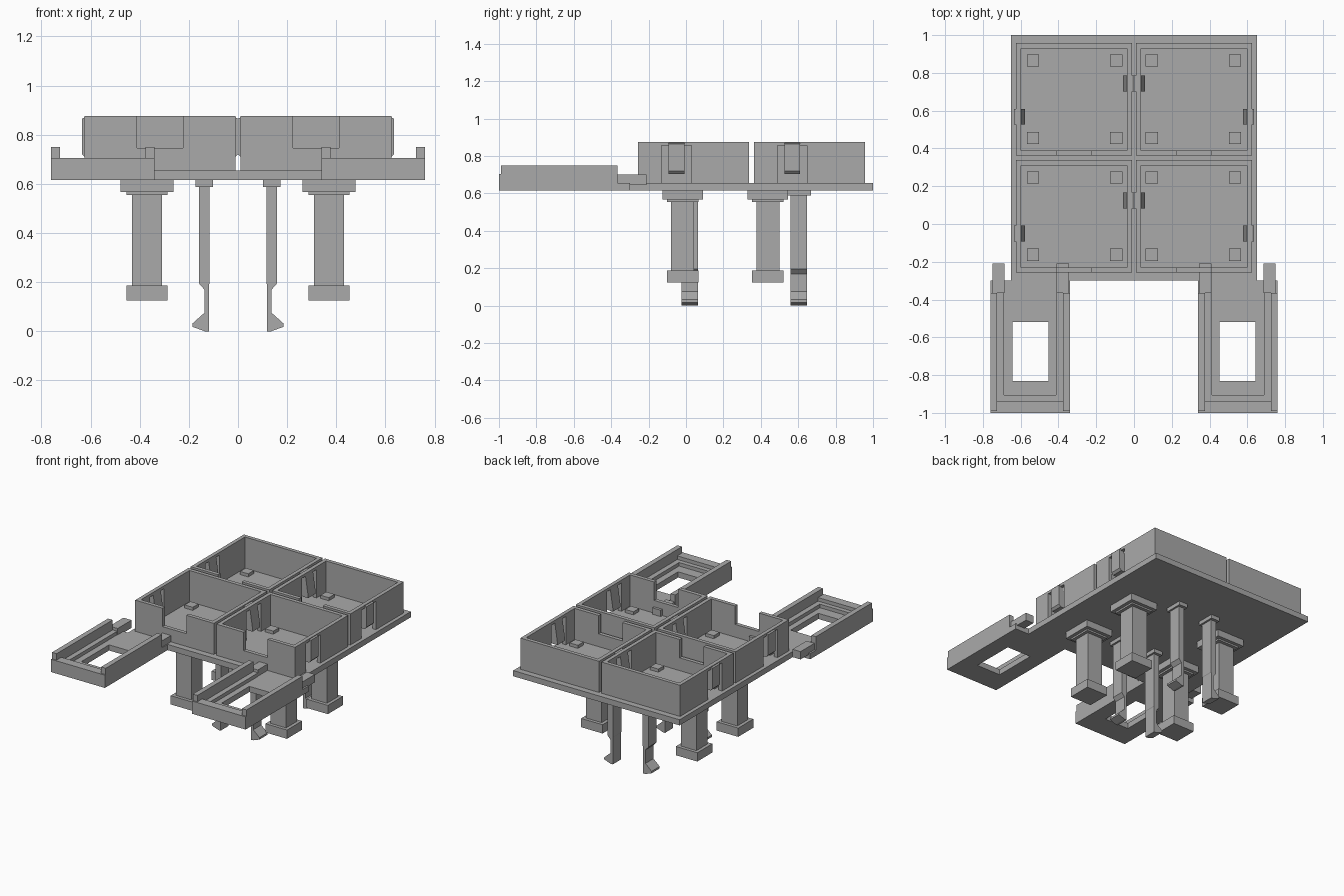
import bpy
import bmesh

cube = bpy.data.objects.get("Cube")
if cube:
    bpy.data.objects.remove(cube)

grey = bpy.data.materials.new("plain_grey")
grey.use_nodes = True
grey.diffuse_color = (0.4, 0.4, 0.4, 1)
grey.node_tree.nodes["Principled BSDF"].inputs["Base Color"].default_value = (0.4, 0.4, 0.4, 1)


def prism(bm, profile, axis, lo, hi):
    """Extrude a closed profile (in XZ or YZ) along the given axis."""
    def place(p, d):
        return (d, p[0], p[1]) if axis == "x" else (p[0], d, p[1])
    start = [bm.verts.new(place(p, lo)) for p in profile]
    end = [bm.verts.new(place(p, hi)) for p in profile]
    faces = [bm.faces.new(start), bm.faces.new(end)]
    n = len(profile)
    for i in range(n):
        j = (i + 1) % n
        faces.append(bm.faces.new((start[i], start[j], end[j], end[i])))
    bmesh.ops.recalc_face_normals(bm, faces=faces)


def box(bm, x0, x1, y0, y1, z0, z1):
    prism(bm, [(x0, z0), (x1, z0), (x1, z1), (x0, z1)], "y", y0, y1)


def finish(bm, name, mirror=True):
    mesh = bpy.data.meshes.new(name)
    bm.to_mesh(mesh)
    bm.free()
    mesh.materials.append(grey)
    obj = bpy.data.objects.new(name, mesh)
    bpy.context.collection.objects.link(obj)
    if mirror:
        obj.modifiers.new("mirror", "MIRROR").use_mirror_merge = False


BOTTOM, FLOOR, TOP = 0.615, 0.655, 0.875

# Base plate
bm = bmesh.new()
box(bm, -0.65, 0.65, -0.30, 1.0, BOTTOM, FLOOR)
finish(bm, "base_plate", mirror=False)


def side_wall(bm, x0, x1, y0, y1, mid):
    """Wall along y with an open slot for a snap tongue."""
    a, b, z = mid - 0.08, mid + 0.08, 0.855
    prism(bm, [(y0, FLOOR), (a, FLOOR), (a, z), (b, z), (b, FLOOR),
               (y1, FLOOR), (y1, TOP), (y0, TOP)], "x", x0, x1)


# Open trays with notched front walls, snap tongues and floor pads
T = 0.027
IN, OUT = 0.01, 0.624
for row, y in (("front", -0.256), ("back", 0.363)):
    end = y + 0.594
    outer_mid, inner_mid = y + 0.205, y + 0.38

    bm = bmesh.new()
    prism(bm, [(IN, FLOOR), (OUT, FLOOR), (OUT, TOP), (0.41, TOP), (0.41, 0.745),
               (0.224, 0.745), (0.224, TOP), (IN, TOP)], "y", y, y + T)
    box(bm, IN, OUT, end - T, end, FLOOR, TOP)
    side_wall(bm, OUT - T, OUT, y + T, end - T, outer_mid)
    side_wall(bm, IN, IN + T, y + T, end - T, inner_mid)
    finish(bm, row + "_tray_walls")

    bm = bmesh.new()
    tongue = [(0, 0.87), (0.01, 0.865), (0.01, 0.72), (-0.004, 0.705),
              (-0.047, 0.705), (-0.047, 0.72), (-0.026, 0.86)]
    for wall, sign, mid in ((OUT, 1, outer_mid), (IN, -1, inner_mid)):
        shape = [(wall + sign * dx, z) for dx, z in tongue]
        prism(bm, shape, "y", mid - 0.042, mid + 0.042)
    finish(bm, row + "_snap_tongues")

    bm = bmesh.new()
    for px in (0.094, 0.535):
        for py in (y + 0.093, y + 0.502):
            box(bm, px - 0.032, px + 0.032, py - 0.032, py + 0.032, FLOOR, FLOOR + 0.022)
    finish(bm, row + "_floor_pads")

# Loading arms: windowed floor, stepped ledge, side rails and pegs
AX0, AX1 = 0.34, 0.76


def u_frame(bm, side, front, width, z0, z1):
    """Two side strips joined by a front strip, open at the back."""
    x0, x1 = AX0 + side, AX1 - side
    box(bm, x0, x0 + width, front, -0.365, z0, z1)
    box(bm, x1 - width, x1, front, -0.365, z0, z1)


bm = bmesh.new()
box(bm, AX0, 0.453, -1.0, -0.30, BOTTOM, FLOOR)
box(bm, 0.643, AX1, -1.0, -0.30, BOTTOM, FLOOR)
box(bm, 0.453, 0.643, -1.0, -0.83, BOTTOM, FLOOR)
box(bm, 0.453, 0.643, -0.52, -0.30, BOTTOM, FLOOR)
finish(bm, "arm_floor")

bm = bmesh.new()
u_frame(bm, 0.036, -0.937, 0.036, FLOOR, 0.68)
box(bm, AX0 + 0.072, AX1 - 0.072, -0.937, -0.905, FLOOR, 0.68)
finish(bm, "arm_ledge")

bm = bmesh.new()
u_frame(bm, 0, -0.99, 0.036, FLOOR, 0.75)
box(bm, AX0, AX1, -1.0, -0.937, FLOOR, 0.705)
finish(bm, "arm_rails")

bm = bmesh.new()
box(bm, 0.345, 0.41, -0.365, -0.21, 0.645, 0.70)
box(bm, 0.685, 0.748, -0.365, -0.21, 0.645, 0.70)
finish(bm, "arm_pegs")

# Thick columns with stepped capital and block foot
for row, cy in (("front", -0.018), ("back", 0.438)):
    bm = bmesh.new()
    cx = 0.37
    for half, z0, z1 in ((0.084, 0.125, 0.187), (0.061, 0.187, 0.555),
                         (0.084, 0.555, 0.567), (0.108, 0.567, BOTTOM)):
        box(bm, cx - half, cx + half, cy - half, cy + half, z0, z1)
    finish(bm, row + "_columns")

# Slender legs with hooked feet
for row, cy in (("front", 0.02), ("back", 0.603)):
    bm = bmesh.new()
    prism(bm, [(0.118, 0), (0.135, 0), (0.185, 0.018), (0.185, 0.032), (0.137, 0.075),
               (0.137, 0.17), (0.159, 0.195), (0.159, 0.588), (0.115, 0.588),
               (0.115, 0.195), (0.118, 0.19)], "y", cy - 0.045, cy + 0.045)
    box(bm, 0.102, 0.172, cy - 0.062, cy + 0.065, 0.588, BOTTOM)
    finish(bm, row + "_hook_legs")
